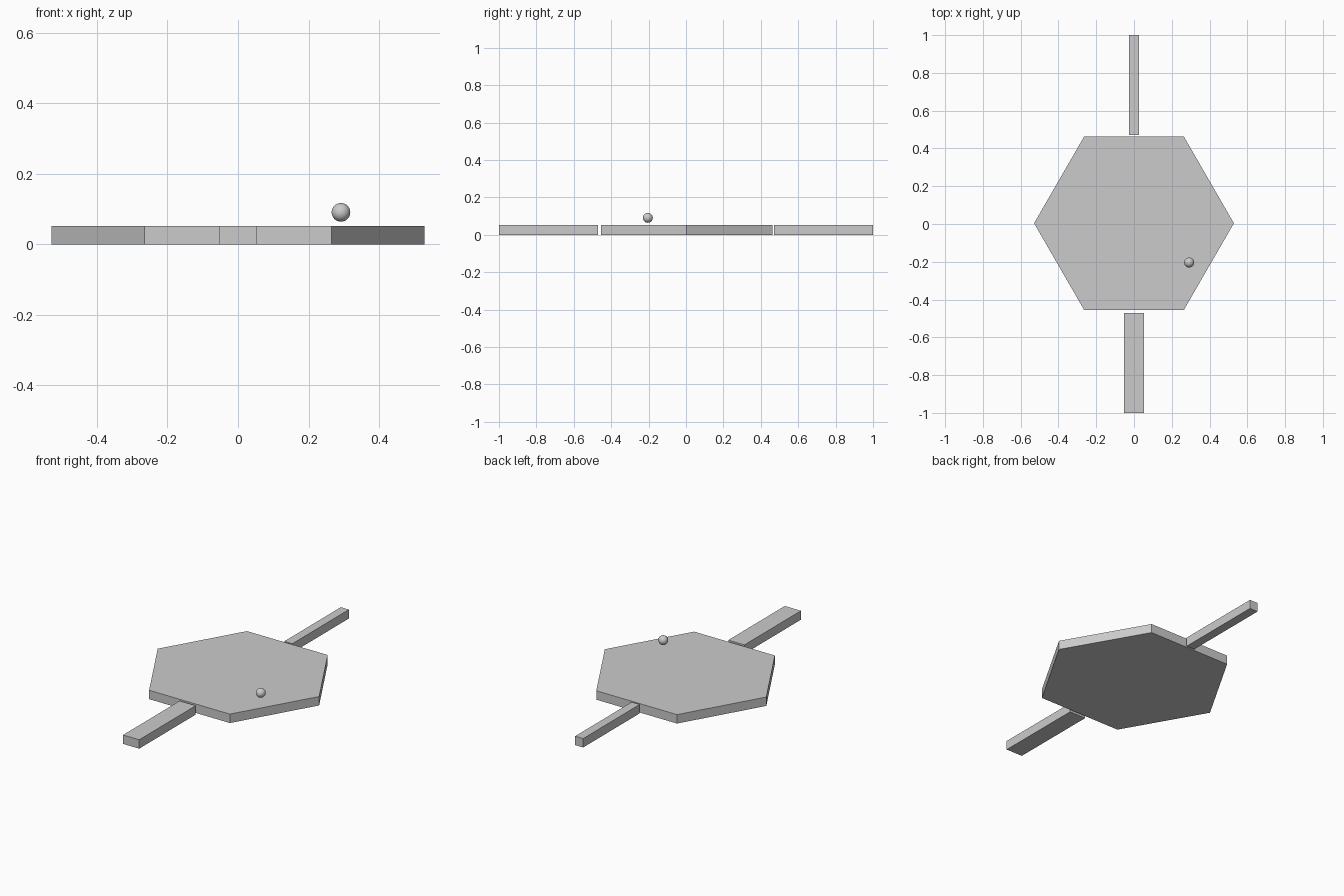
import bpy
from math import radians

if "Cube" in bpy.data.objects:
    bpy.data.objects.remove(bpy.data.objects["Cube"])

U = 0.0529  # base unit: slab thickness


def bar(name, width, y0, y1):
    bpy.ops.mesh.primitive_cube_add(size=1, location=(0, (y0 + y1) / 2, U / 2))
    ob = bpy.context.object
    ob.name = name
    ob.scale = (width, y1 - y0, U)
    bpy.ops.object.transform_apply(location=False, rotation=False, scale=True)


# Hexagonal plate with corners on the x axis
bpy.ops.mesh.primitive_cylinder_add(vertices=6, radius=10 * U, depth=U,
                                    location=(0, 0.004, U / 2),
                                    rotation=(0, 0, radians(30)))
bpy.context.object.name = "hexagon_plate"

# Wide front arm and narrow back arm, each just clear of the plate
bar("front_arm", 2 * U, -1.0, -1.0 + 10 * U)
bar("back_arm", U, 1.0 - 10 * U, 1.0)

# Small ball floating just above the plate
bpy.ops.mesh.primitive_uv_sphere_add(segments=32, ring_count=16, radius=U / 2,
                                     location=(0.292, -0.204, 0.091))
bpy.context.object.name = "ball"
bpy.ops.object.shade_smooth()
